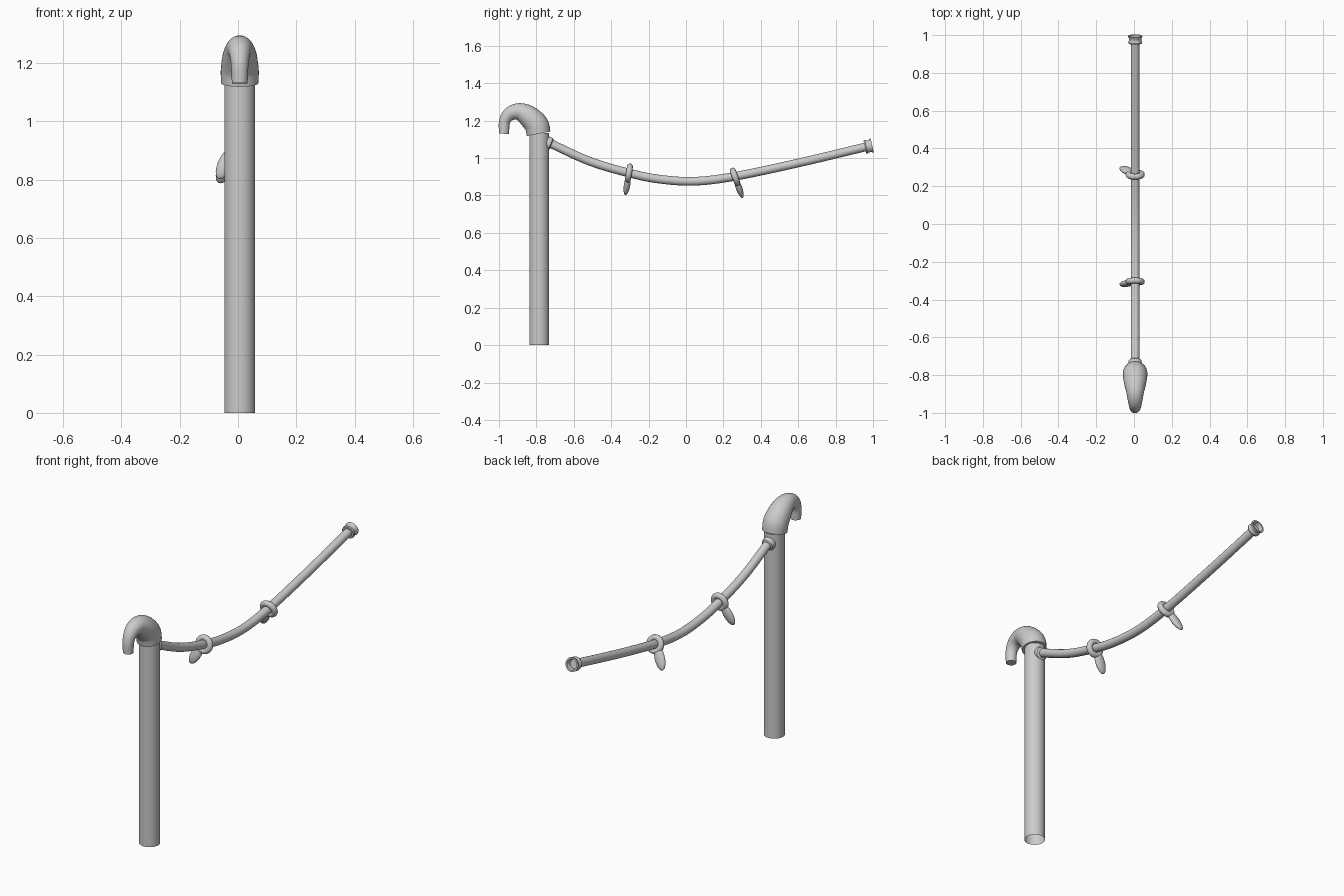
import bpy, bmesh, math
from mathutils import Vector, Matrix

if "Cube" in bpy.data.objects:
    bpy.data.objects.remove(bpy.data.objects["Cube"])

X = 0.006  # shared centre plane of post and hanging pipe


def finish(bm, name, angle=40):
    bmesh.ops.recalc_face_normals(bm, faces=bm.faces)
    me = bpy.data.meshes.new(name)
    bm.to_mesh(me)
    bm.free()
    ob = bpy.data.objects.new(name, me)
    bpy.context.collection.objects.link(ob)
    bpy.ops.object.select_all(action='DESELECT')
    bpy.context.view_layer.objects.active = ob
    ob.select_set(True)
    bpy.ops.object.shade_smooth_by_angle(angle=math.radians(angle))
    return ob


def smooth_path(pts, steps):
    """Catmull-Rom through (y, z, radius) points."""
    p = [Vector(q) for q in pts]
    p = [2 * p[0] - p[1]] + p + [2 * p[-1] - p[-2]]
    out = []
    for i in range(1, len(p) - 2):
        a, b, c, d = p[i - 1:i + 3]
        for s in range(steps):
            t = s / steps
            out.append(0.5 * (2 * b + (c - a) * t + (2 * a - 5 * b + 4 * c - d) * t * t
                              + (3 * b - a - 3 * c + d) * t ** 3))
    return out + [p[-2]]


def tube(name, path, sides=32, caps=(True, True), closed=False):
    """Sweep circles of varying radius along a path in the yz plane."""
    bm = bmesh.new()
    rings = []
    for i, q in enumerate(path):
        a, b = path[max(i - 1, 0)], path[min(i + 1, len(path) - 1)]
        t = Vector((b[0] - a[0], b[1] - a[1])).normalized()
        ring = []
        for k in range(sides):
            w = 2 * math.pi * k / sides
            s = q[2] * math.sin(w)
            ring.append(bm.verts.new((X + q[2] * math.cos(w), q[0] - t.y * s, q[1] + t.x * s)))
        rings.append(ring)
    for r0, r1 in zip(rings, rings[1:]):
        for k in range(sides):
            j = (k + 1) % sides
            bm.faces.new((r0[k], r0[j], r1[j], r1[k]))
    if caps[0]:
        bm.faces.new(rings[0])
    if caps[1]:
        bm.faces.new(rings[-1])
    return finish(bm, name)


def frame(y, z, slope):
    """Local z runs along the pipe, local x stays world x, local y points up."""
    t = Vector((0, 1, slope)).normalized()
    x = Vector((-1, 0, 0))
    m = Matrix((x, t.cross(x), t)).transposed().to_4x4()
    return Matrix.Translation((X, y, z)) @ m


def lathe(name, profile, m, sides=32):
    """Closed (radius, height) profile turned about local z."""
    bm = bmesh.new()
    rings = [[bm.verts.new(m @ Vector((r * math.cos(2 * math.pi * k / sides),
                                       r * math.sin(2 * math.pi * k / sides), h)))
              for k in range(sides)] for r, h in profile]
    for i, r0 in enumerate(rings):
        r1 = rings[(i + 1) % len(rings)]
        for k in range(sides):
            j = (k + 1) % sides
            bm.faces.new((r0[k], r0[j], r1[j], r1[k]))
    return finish(bm, name)


# Upright post, open underneath
tube("post", [(-0.785, 0, 0.053), (-0.785, 1.135, 0.053)], caps=(False, True))

# Tapered crook on top of the post
hook = [(-0.788, 1.13, 0.064), (-0.80, 1.178, 0.065), (-0.845, 1.225, 0.058),
        (-0.895, 1.248, 0.046), (-0.943, 1.235, 0.037), (-0.970, 1.195, 0.030),
        (-0.973, 1.13, 0.027)]
tube("crook", smooth_path(hook, 5))

# Sagging pipe
R = 0.023
sag = [(-0.735, 1.083), (-0.515, 0.983), (-0.30, 0.919), (-0.14, 0.887),
       (0.045, 0.876), (0.26, 0.902), (0.605, 0.975), (0.975, 1.063)]
tube("sagging_pipe", smooth_path([(y, z, R) for y, z in sag], 6), sides=24, caps=(True, True))

# Collars at both ends of the pipe
lathe("post_collar", [(0.020, -0.016), (0.034, -0.016), (0.036, -0.008), (0.034, 0.010),
                      (0.028, 0.015), (0.020, 0.015)], frame(-0.733, 1.078, -0.4))
lathe("end_collar", [(0.022, -0.020), (0.035, -0.020), (0.037, -0.013), (0.033, -0.006),
                     (0.033, 0.008), (0.038, 0.014), (0.038, 0.020), (0.029, 0.020),
                     (0.026, 0.0)], frame(0.976, 1.063, 0.22))

# Rings clasped around the pipe, each with a hanging tongue
minor = [(0.035 + 0.016 * math.cos(2 * math.pi * i / 12),
          0.016 * math.sin(2 * math.pi * i / 12)) for i in range(12)]
for i, (y, z, slope) in enumerate([(-0.305, 0.920, -0.16), (0.262, 0.900, 0.36)]):
    m = frame(y, z, slope)
    lathe(f"pipe_ring_{i + 1}", minor, m)
    bm = bmesh.new()
    bmesh.ops.create_uvsphere(bm, u_segments=24, v_segments=14, radius=1)
    place = (m @ Matrix.Translation((0.043, -0.062, 0)) @ Matrix.Rotation(math.radians(28), 4, 'Z')
             @ Matrix.Diagonal((0.029, 0.064, 0.017, 1)))
    bmesh.ops.transform(bm, matrix=place, verts=bm.verts)
    finish(bm, f"ring_tongue_{i + 1}")
